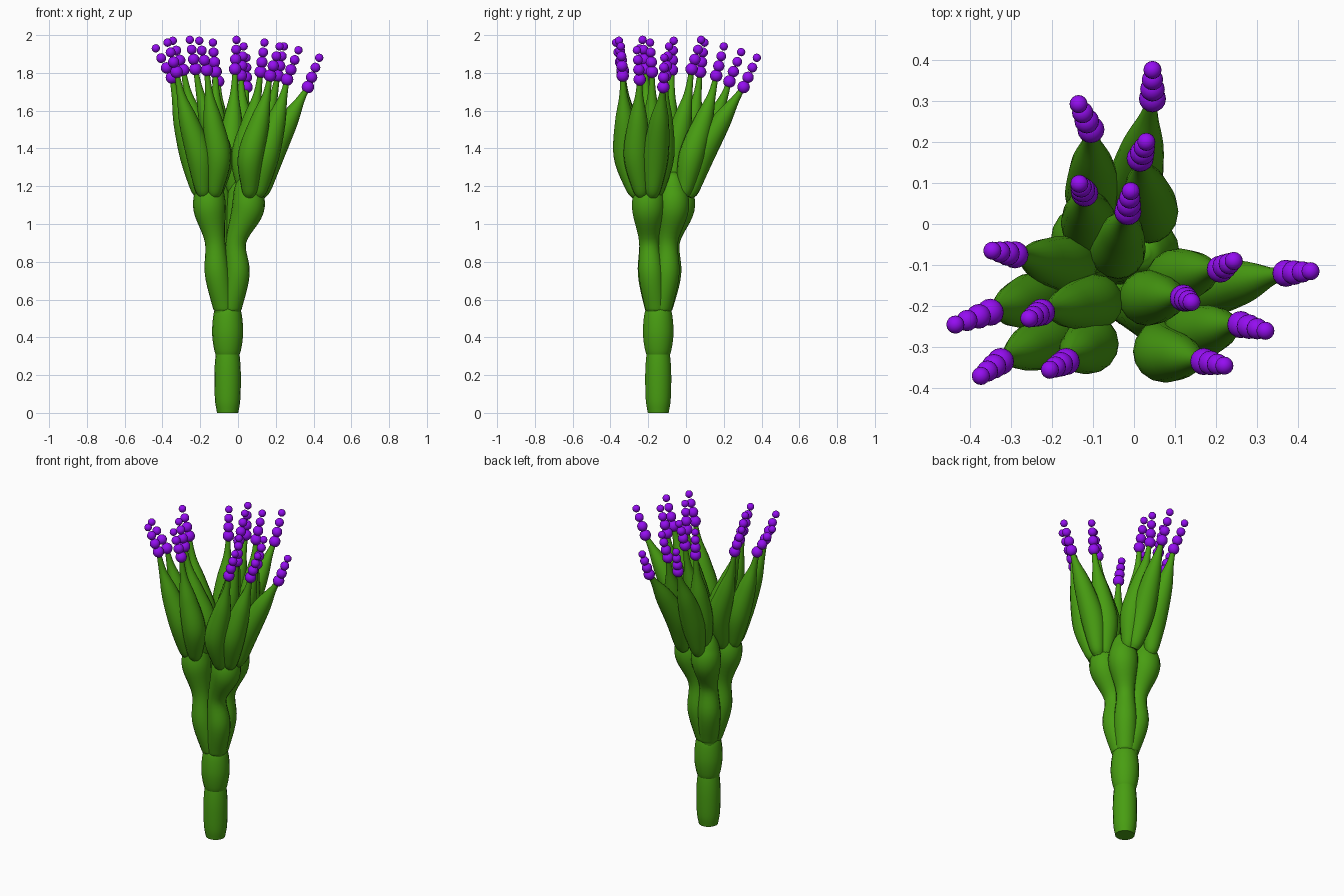
import bpy, bmesh, math
from mathutils import Vector

if "Cube" in bpy.data.objects:
    bpy.data.objects.remove(bpy.data.objects["Cube"])


def material(name, color):
    m = bpy.data.materials.new(name)
    m.diffuse_color = (*color, 1)
    m.use_nodes = True
    m.node_tree.nodes["Principled BSDF"].inputs["Base Color"].default_value = m.diffuse_color
    return m


GREEN = material("leaf_green", (0.065, 0.34, 0.006))
PURPLE = material("flower_purple", (0.30, 0.004, 0.88))


def spline(pts, steps=6):
    """Catmull-Rom samples through points of any dimension."""
    p = [Vector(q) for q in pts]
    p = [2 * p[0] - p[1]] + p + [2 * p[-1] - p[-2]]
    out = []
    for i in range(1, len(p) - 2):
        a, b, c, d = p[i - 1:i + 3]
        for s in range(steps):
            t = s / steps
            out.append(0.5 * (2 * b + (c - a) * t + (2 * a - 5 * b + 4 * c - d) * t * t
                              + (3 * b - a - 3 * c + d) * t ** 3))
    return out + [p[-2]]


def finish(bm, name, mat):
    bmesh.ops.recalc_face_normals(bm, faces=bm.faces)
    me = bpy.data.meshes.new(name)
    bm.to_mesh(me)
    bm.free()
    me.materials.append(mat)
    ob = bpy.data.objects.new(name, me)
    bpy.context.collection.objects.link(ob)
    bpy.context.view_layer.objects.active = ob
    ob.select_set(True)
    bpy.ops.object.shade_smooth_by_angle(angle=math.radians(50))
    ob.select_set(False)


def tube(name, pts, sides=18):
    """Swept tube; each point is (x, y, z, radius)."""
    path = spline(pts)
    bm = bmesh.new()
    rings = []
    for i, q in enumerate(path):
        a, b = path[max(i - 1, 0)], path[min(i + 1, len(path) - 1)]
        tan = (b - a).to_3d().normalized()
        u = Vector((0, 1, 0)).cross(tan).normalized()
        v = tan.cross(u)
        rings.append([bm.verts.new(q.to_3d() + q[3] * (u * math.cos(k * math.tau / sides)
                      + v * math.sin(k * math.tau / sides))) for k in range(sides)])
    for r, s in zip(rings, rings[1:]):
        for k in range(sides):
            j = (k + 1) % sides
            bm.faces.new((r[k], r[j], s[j], s[k]))
    bm.faces.new(rings[0])
    bm.faces.new(rings[-1])
    finish(bm, name, GREEN)


# Stem segments
SX, SY = -0.055, -0.147
tube("stem_lower", [(SX, SY, z, r) for z, r in
     ((0, .056), (.07, .067), (.2, .07), (.3, .064), (.38, .05))])
tube("stem_upper", [(SX, SY, z, r) for z, r in
     ((.28, .05), (.33, .07), (.42, .082), (.52, .075), (.58, .055), (.61, .03))])

# Four branches: xy at z .74, .91, 1.08
BRANCHES = {
    "back_left": ((-.1, -.09), (-.1, -.085), (-.115, -.04)),
    "back_right": ((-.02, -.1), (-.015, -.095), (.022, -.07)),
    "left": ((-.11, -.19), (-.122, -.195), (-.15, -.2)),
    "right": ((-.004, -.185), (-.01, -.195), (.052, -.2)),
}
for side, (a, b, c) in BRANCHES.items():
    s = Vector((SX, SY)).lerp(Vector(a), .4)
    tube("branch_" + side, [(*s, .52, .045), (*s, .57, .058), (*a, .74, .066), (*b, .91, .054),
                            (*c, 1.08, .086), (*c, 1.18, .074), (*c, 1.25, .045),
                            (*c, 1.275, .015)])

# Leaves: branch, bulge xy, flower base xy, flower tip xyz
LEAVES = [
    ("back_right", (.0, .082), (.045, .305), (.045, .375, 1.88)),
    ("back_left", (-.10, .07), (-.105, .23), (-.135, .292, 1.91)),
    ("back_right", (.04, .03), (.015, .16), (.03, .2, 1.94)),
    ("back_left", (-.11, -.0), (-.12, .075), (-.133, .098, 1.96)),
    ("back_right", (-.04, -.065), (-.015, .03), (-.008, .08, 1.975)),
    ("left", (-.16, -.1), (-.29, -.075), (-.345, -.065, 1.97)),
    ("left", (-.24, -.185), (-.35, -.215), (-.435, -.245, 1.93)),
    ("left", (-.095, -.19), (-.225, -.215), (-.255, -.23, 1.975)),
    ("left", (-.205, -.28), (-.325, -.335), (-.373, -.37, 1.96)),
    ("left", (-.105, -.292), (-.165, -.335), (-.205, -.355, 1.97)),
    ("right", (.067, -.315), (.17, -.335), (.22, -.345, 1.94)),
    ("right", (.15, -.262), (.26, -.245), (.32, -.26, 1.92)),
    ("right", (.032, -.18), (.12, -.18), (.14, -.19, 1.96)),
    ("right", (.1, -.13), (.21, -.11), (.243, -.09, 1.94)),
    ("right", (.175, -.16), (.37, -.12), (.43, -.115, 1.88)),
]
for n, (side, bulge, base, tip) in enumerate(LEAVES, 1):
    root = Vector(BRANCHES[side][2])
    bulge, base, tip = Vector(bulge), Vector(base), Vector(tip)
    start, low = root.lerp(bulge, .5), root.lerp(bulge, .67)
    zb = tip.z - .155
    tube(f"leaf_{n}", [(*start, 1.15, .03), (*low, 1.2, .046), (*bulge, 1.36, .068),
                       (*bulge.lerp(base, .46), 1.54, .052),
                       (*bulge.lerp(base, .8), 1.68 - (1.8 - zb) * .3, .023),
                       (*base, zb, .012)], 16)
    # Flower beads shrinking toward the tip
    bm = bmesh.new()
    bottom = Vector((base.x, base.y, zb))
    for k, r in enumerate((.033, .030, .026, .022)):
        new = bmesh.ops.create_uvsphere(bm, u_segments=16, v_segments=10, radius=r)["verts"]
        bmesh.ops.translate(bm, verts=new, vec=bottom.lerp(tip, k / 3))
    finish(bm, f"flower_{n}", PURPLE)
